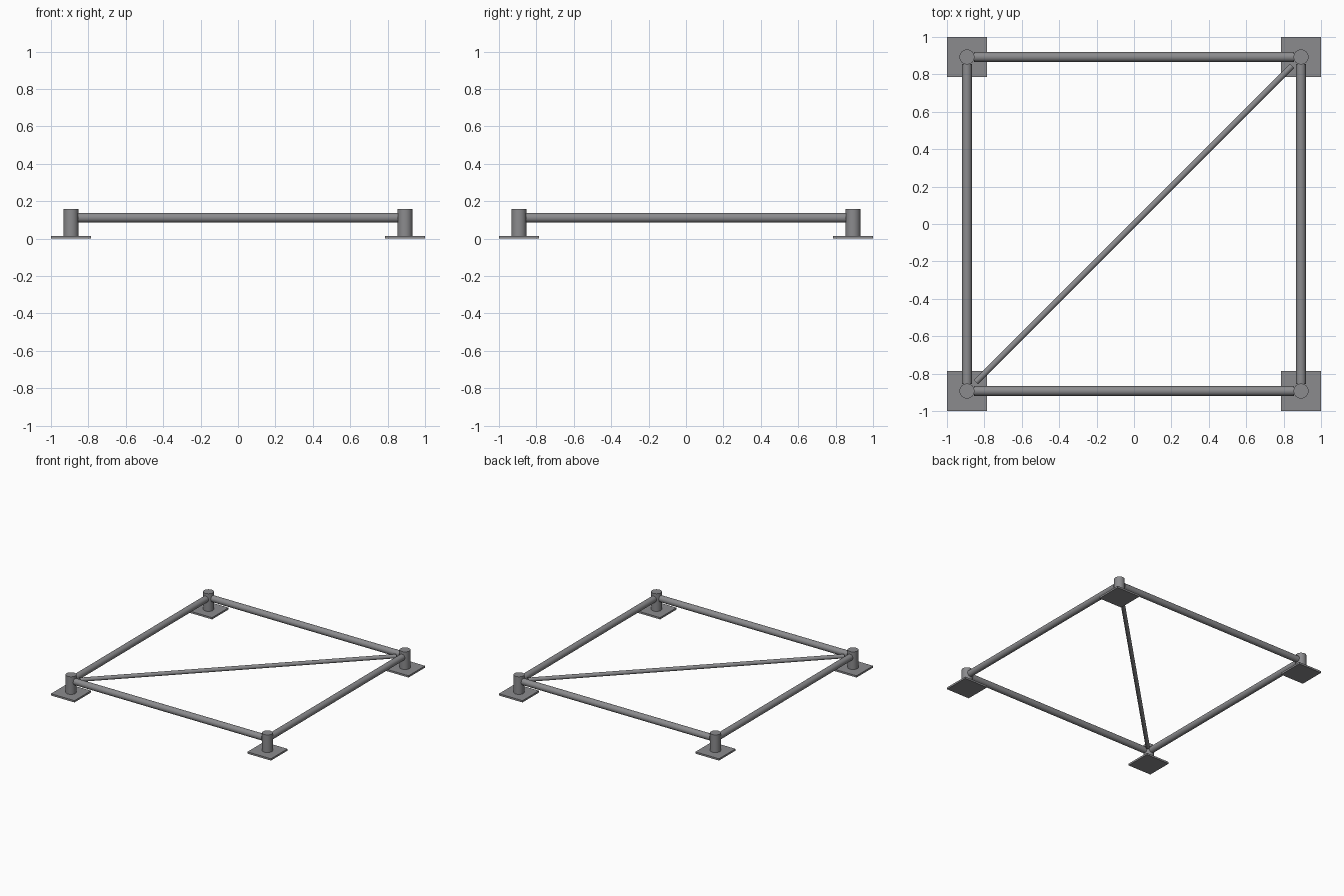
import bpy, math
from mathutils import Vector

if "Cube" in bpy.data.objects:
    bpy.data.objects.remove(bpy.data.objects["Cube"])

C = 0.893        # post centre offset from the middle
TUBE_Z = 0.112   # height of the rails

steel = bpy.data.materials.new("steel grey")
steel.diffuse_color = (0.26, 0.26, 0.27, 1)
steel.use_nodes = True
steel.node_tree.nodes["Principled BSDF"].inputs["Base Color"].default_value = steel.diffuse_color


def finish(name, smooth=False):
    ob = bpy.context.object
    ob.name = name
    ob.data.materials.append(steel)
    if smooth:
        bpy.ops.object.shade_smooth_by_angle(angle=math.radians(35))
    return ob


def tube(name, a, b, radius, sides=32):
    a, b = Vector(a), Vector(b)
    d = b - a
    bpy.ops.mesh.primitive_cylinder_add(
        vertices=sides, radius=radius, depth=d.length, location=(a + b) / 2,
        rotation=d.to_track_quat('Z', 'Y').to_euler())
    return finish(name, True)


# base plates and corner posts
for sx, xn in ((-1, "left"), (1, "right")):
    for sy, yn in ((-1, "front"), (1, "back")):
        x, y = sx * C, sy * C
        bpy.ops.mesh.primitive_cube_add(size=1, location=(x, y, 0.0075))
        plate = finish(f"base_plate_{yn}_{xn}")
        plate.scale = (0.214, 0.214, 0.015)
        tube(f"post_{yn}_{xn}", (x, y, 0.01), (x, y, 0.16), 0.04)

# side rails, ending at the post surfaces
E = 0.855
for s, xn, yn in ((-1, "left", "front"), (1, "right", "back")):
    tube(f"rail_{yn}", (-E, s * C, TUBE_Z), (E, s * C, TUBE_Z), 0.026)
    tube(f"rail_{xn}", (s * C, -E, TUBE_Z), (s * C, E, TUBE_Z), 0.026)

# thinner diagonal brace
D = 0.845
tube("diagonal_brace", (-D, -D, TUBE_Z), (D, D, TUBE_Z), 0.016)
